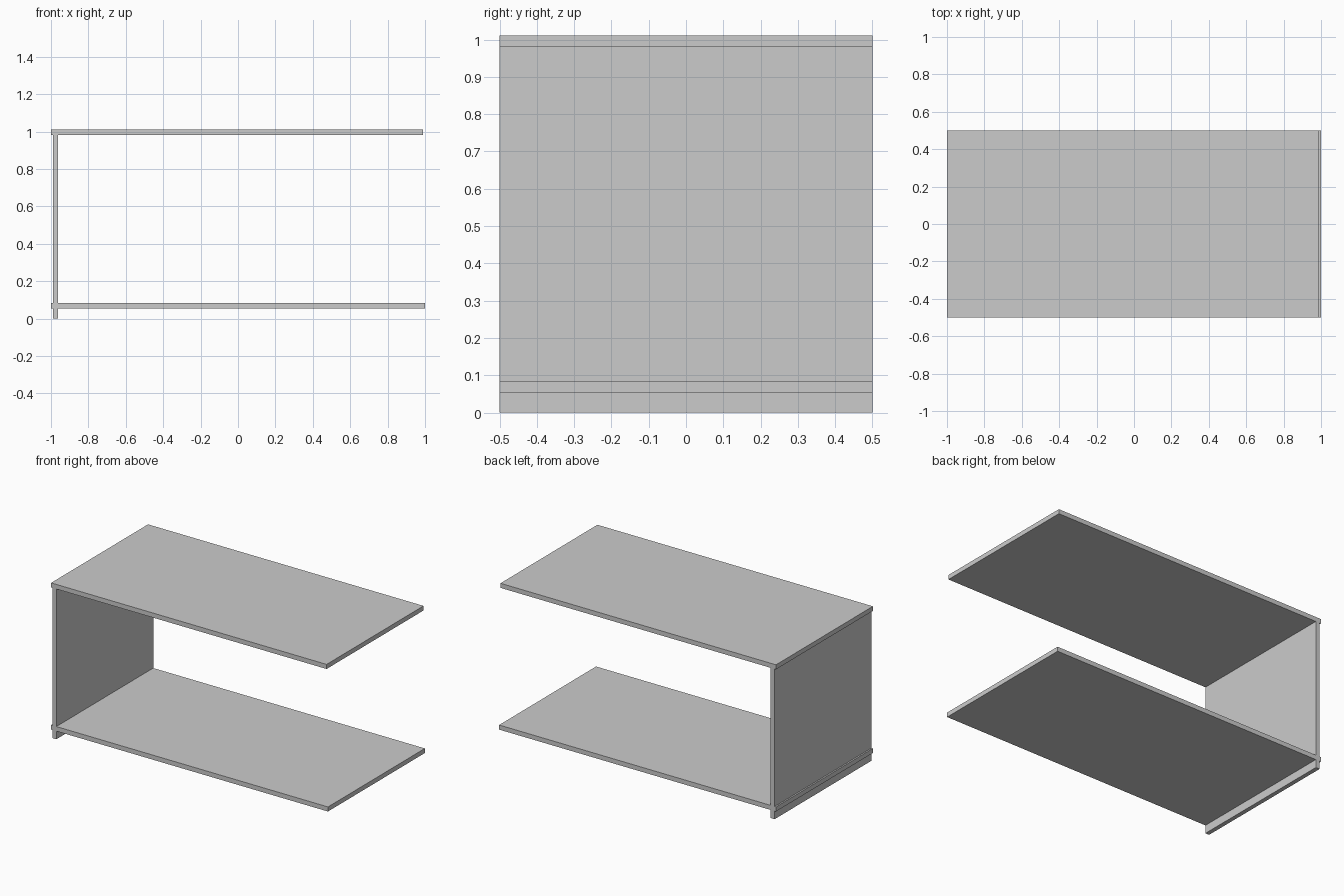
import bpy

if "Cube" in bpy.data.objects:
    bpy.data.objects.remove(bpy.data.objects["Cube"])


def panel(name, x0, x1, z0, z1, depth=1.0):
    """Flat board spanning the given x and z range, centred on y = 0."""
    bpy.ops.mesh.primitive_cube_add(size=1, location=((x0 + x1) / 2, 0, (z0 + z1) / 2))
    board = bpy.context.object
    board.name = name
    board.scale = (x1 - x0, depth, z1 - z0)
    bpy.ops.object.transform_apply(location=False, rotation=False, scale=True)
    return board


# Top board, slightly shorter on the right
panel("top_board", -1.0, 0.99, 0.981, 1.011)

# Bottom shelf, raised off the floor
panel("bottom_shelf", -1.0, 1.0, 0.053, 0.083)

# Left upright, reaching the floor
panel("left_side_panel", -0.99, -0.962, 0.0, 0.981)
